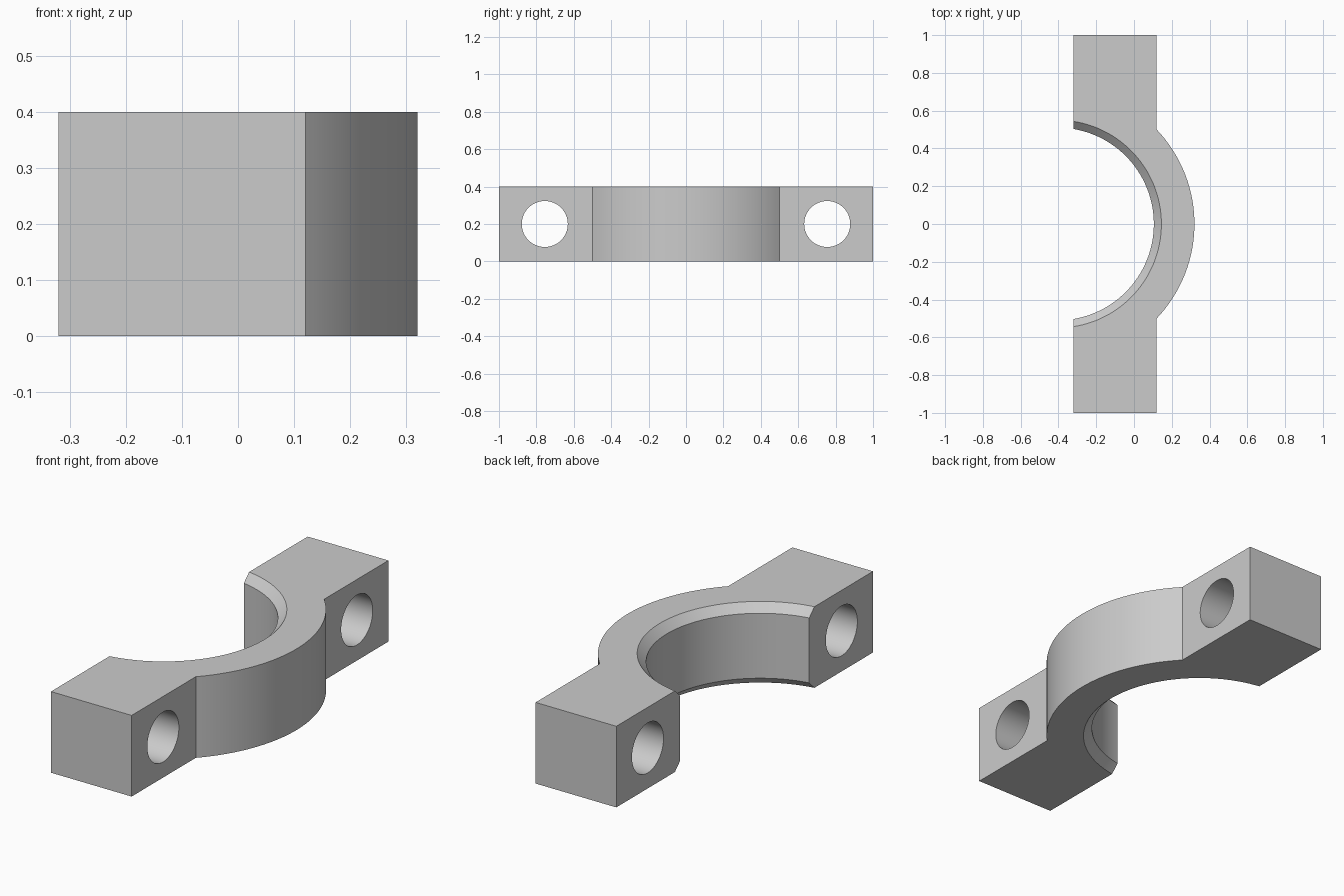
import bpy, bmesh, math
from mathutils import Matrix

if "Cube" in bpy.data.objects:
    bpy.data.objects.remove(bpy.data.objects["Cube"], do_unlink=True)

HEIGHT = 0.4
BACK_X, FRONT_X = -0.32, 0.12      # mating face and bolt face of the ears
CENTRE_X = -0.405                  # axis of both arcs
OUTER_R, BORE_R, CHAMFER = 0.725, 0.51, 0.04
HOLE_Y, HOLE_R = 0.755, 0.123

grey = bpy.data.materials.new("plain grey")
grey.use_nodes = True
colour = (0.6, 0.6, 0.6, 1)
grey.diffuse_color = colour
grey.node_tree.nodes["Principled BSDF"].inputs["Base Color"].default_value = colour


def make_object(name, bm):
    bmesh.ops.recalc_face_normals(bm, faces=bm.faces)
    mesh = bpy.data.meshes.new(name)
    bm.to_mesh(mesh)
    bm.free()
    mesh.materials.append(grey)
    obj = bpy.data.objects.new(name, mesh)
    bpy.context.collection.objects.link(obj)
    return obj


def cut(target, cutter):
    cutter.hide_render = True
    mod = target.modifiers.new(cutter.name, "BOOLEAN")
    mod.operation = "DIFFERENCE"
    mod.solver = "EXACT"
    mod.object = cutter
    bpy.context.view_layer.objects.active = target
    bpy.ops.object.modifier_apply(modifier=mod.name)
    bpy.data.objects.remove(cutter, do_unlink=True)


# Clamp body: two ears joined by an outer arc, extruded upward
half_angle = math.acos((FRONT_X - CENTRE_X) / OUTER_R)
steps = 48
arc = [-half_angle + 2 * half_angle * i / steps for i in range(steps + 1)]
outline = [(BACK_X, -1), (FRONT_X, -1)]
outline += [(CENTRE_X + OUTER_R * math.cos(a), OUTER_R * math.sin(a)) for a in arc]
outline += [(FRONT_X, 1), (BACK_X, 1)]
bm = bmesh.new()
base = bm.faces.new([bm.verts.new((x, y, 0)) for x, y in outline])
top = bmesh.ops.extrude_face_region(bm, geom=[base])
bmesh.ops.translate(bm, vec=(0, 0, HEIGHT),
                    verts=[v for v in top["geom"] if isinstance(v, bmesh.types.BMVert)])
clamp = make_object("clamp_half", bm)

# Bore with a chamfer at both rims, as a stack of rings running past the body
over = 0.02
wide = BORE_R + CHAMFER + over
profile = [(wide, -over), (BORE_R, CHAMFER), (BORE_R, HEIGHT - CHAMFER), (wide, HEIGHT + over)]
bm = bmesh.new()
count = 128
rings = [[bm.verts.new((CENTRE_X + r * math.cos(math.tau * i / count),
                        r * math.sin(math.tau * i / count), z)) for i in range(count)]
         for r, z in profile]
for low, high in zip(rings, rings[1:]):
    for i in range(count):
        j = (i + 1) % count
        bm.faces.new((low[i], low[j], high[j], high[i]))
bm.faces.new(rings[0])
bm.faces.new(rings[-1])
cut(clamp, make_object("bore_cutter", bm))

# Bolt holes through the ears
for side in (-1, 1):
    bm = bmesh.new()
    place = Matrix.Translation((-0.1, side * HOLE_Y, HEIGHT / 2)) @ Matrix.Rotation(math.pi / 2, 4, "Y")
    bmesh.ops.create_cone(bm, cap_ends=True, segments=64, radius1=HOLE_R,
                          radius2=HOLE_R, depth=1, matrix=place)
    cut(clamp, make_object("bolt_hole_cutter", bm))

# Smooth the curved walls and keep the edges crisp
bpy.ops.object.select_all(action="DESELECT")
clamp.select_set(True)
bpy.context.view_layer.objects.active = clamp
bpy.ops.object.shade_smooth_by_angle(angle=math.radians(25))
